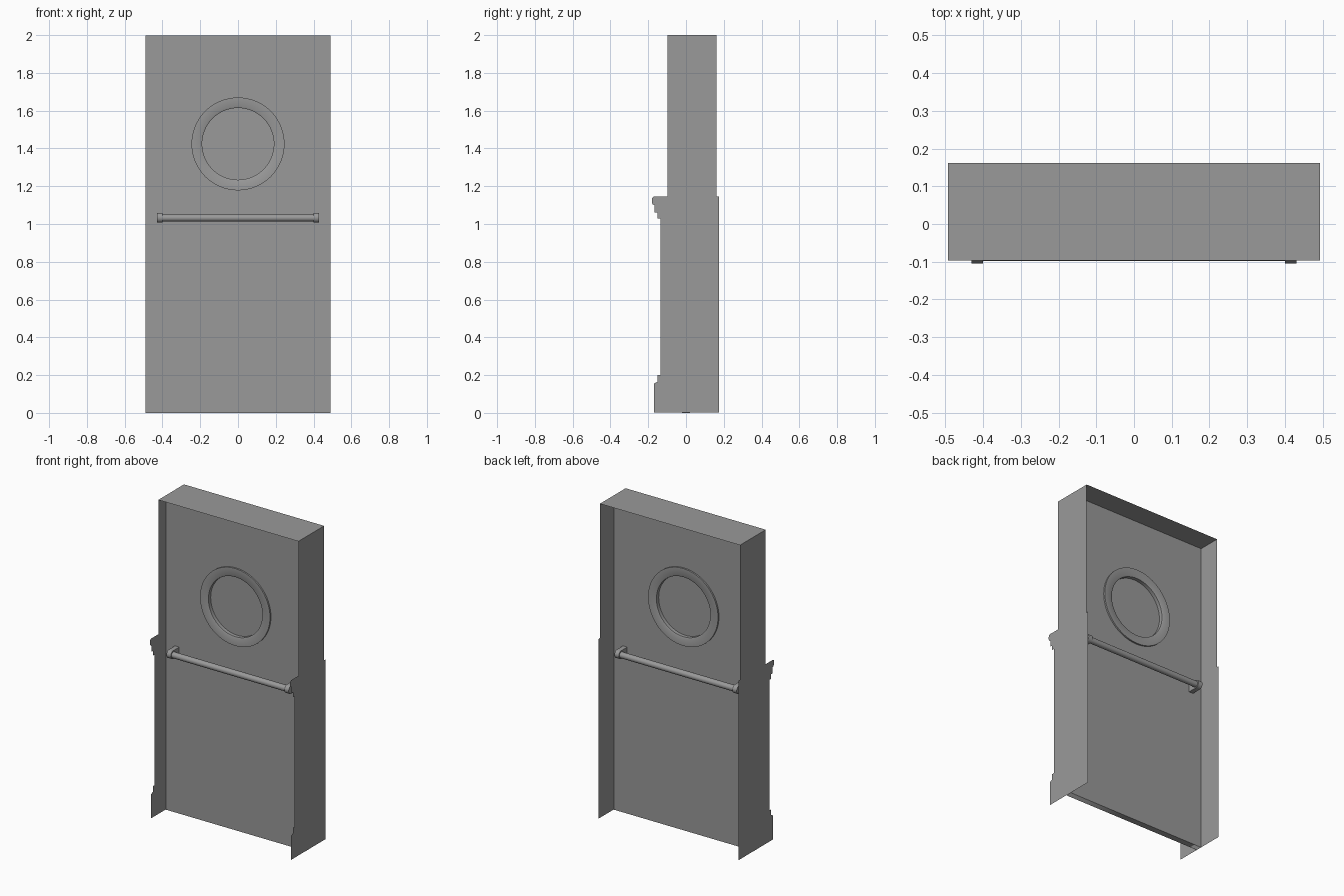
import bpy, bmesh
from math import pi, sin, cos
from mathutils import Matrix

cube = bpy.data.objects.get("Cube")
if cube:
    bpy.data.objects.remove(cube, do_unlink=True)

grey = bpy.data.materials.new("plain grey")
grey.use_nodes = True
colour = (0.32, 0.32, 0.32, 1)
grey.diffuse_color = colour
grey.node_tree.nodes["Principled BSDF"].inputs["Base Color"].default_value = colour

HALF_W, DOOR_Y, WINDOW_Z, BAR_Z, BAR_Y = 0.493, 0.02, 1.424, 1.033, 0.079


def finish(name, bm, smooth=False):
    mesh = bpy.data.meshes.new(name)
    bm.to_mesh(mesh)
    bm.free()
    mesh.materials.append(grey)
    ob = bpy.data.objects.new(name, mesh)
    bpy.context.collection.objects.link(ob)
    if smooth:
        bpy.ops.object.select_all(action="DESELECT")
        ob.select_set(True)
        bpy.context.view_layer.objects.active = ob
        bpy.ops.object.shade_smooth_by_angle(angle=0.6)
    return ob


def circle(radius, n=64):
    return [(radius * cos(2 * pi * i / n), radius * sin(2 * pi * i / n)) for i in range(n)]


# Door leaf: rectangle with a round opening, extruded
curve = bpy.data.curves.new("door_leaf", "CURVE")
curve.dimensions, curve.fill_mode, curve.extrude = "2D", "BOTH", DOOR_Y
w = HALF_W - 0.002
rectangle = [(-w, 0), (w, 0), (w, 1.998), (-w, 1.998)]
opening = [(x, z + WINDOW_Z) for x, z in circle(0.196)]
for points in (rectangle, opening):
    spline = curve.splines.new("POLY")
    spline.points.add(len(points) - 1)
    for p, (x, z) in zip(spline.points, points):
        p.co = (x, z, 0, 1)
    spline.use_cyclic_u = True
curve.materials.append(grey)
door = bpy.data.objects.new("door_leaf", curve)
door.rotation_euler.x = pi / 2
bpy.context.collection.objects.link(door)
bpy.ops.object.select_all(action="DESELECT")
door.select_set(True)
bpy.context.view_layer.objects.active = door
bpy.ops.object.convert(target="MESH")

# Thin reveal sheets with dado and skirting moulding silhouettes
profile = [(-0.17, 0.002), (0.175, 0.002), (0.175, 1.145), (0.161, 1.145), (0.161, 2),
           (-0.097, 2), (-0.097, 1.145), (-0.17, 1.145), (-0.178, 1.14), (-0.181, 1.13),
           (-0.181, 1.115), (-0.177, 1.105), (-0.166, 1.098), (-0.166, 1.06),
           (-0.15, 1.06), (-0.15, 1.03), (-0.135, 1.03), (-0.135, 0.2),
           (-0.15, 0.2), (-0.15, 0.165), (-0.17, 0.155)]
for name, side in (("left_reveal", 1), ("right_reveal", -1)):
    bm = bmesh.new()
    bm.faces.new([bm.verts.new((side * HALF_W, y, z)) for y, z in profile[::side]])
    finish(name, bm)

# Top sheet
bm = bmesh.new()
bm.faces.new([bm.verts.new(p) for p in ((-HALF_W, -0.097, 2), (HALF_W, -0.097, 2),
                                       (HALF_W, 0.161, 2), (-HALF_W, 0.161, 2))])
finish("top_reveal", bm)

# Round window: turned ring through the door, and pane
ring = [(0.246, -0.02), (0.246, -0.03), (0.198, -0.03), (0.19, -0.026),
        (0.19, 0.026), (0.198, 0.03), (0.246, 0.03), (0.246, 0.02)]
bm = bmesh.new()
rows = [[bm.verts.new((x, y, z + WINDOW_Z)) for x, z in circle(r)] for r, y in ring]
for a, b in zip(rows, rows[1:]):
    for i in range(len(a)):
        j = (i + 1) % len(a)
        bm.faces.new((a[i], a[j], b[j], b[i]))
bmesh.ops.recalc_face_normals(bm, faces=bm.faces)
# The outer rim must face away from the window centre
rim = next(f for f in bm.faces if f.verts[0] in rows[0] and f.verts[2] in rows[1])
if rim.normal.x * rim.calc_center_median().x < 0:
    bmesh.ops.reverse_faces(bm, faces=bm.faces)
finish("window_ring", bm, smooth=True)

bm = bmesh.new()
bmesh.ops.create_cone(bm, cap_ends=True, segments=64, radius1=0.191, radius2=0.191, depth=0.006,
                      matrix=Matrix.Translation((0, 0, WINDOW_Z)) @ Matrix.Rotation(pi / 2, 4, "X"))
finish("window_pane", bm)

# Push bars and round-nosed brackets on both faces
for face, s in (("front", -1), ("back", 1)):
    bm = bmesh.new()
    bmesh.ops.create_cone(bm, cap_ends=True, segments=24, radius1=0.019, radius2=0.019, depth=0.82,
                          matrix=Matrix.Translation((0, s * BAR_Y, BAR_Z - 0.001))
                          @ Matrix.Rotation(pi / 2, 4, "Y"))
    finish(face + "_push_bar", bm, smooth=True)
    for side, x in (("left", 0.4), ("right", -0.43)):
        nose = [(BAR_Y + 0.026 * sin(pi * i / 12), BAR_Z + 0.026 * cos(pi * i / 12))
                for i in range(13)]
        outline = [(DOOR_Y, BAR_Z + 0.026)] + nose + [(DOOR_Y, BAR_Z - 0.026)]
        bm = bmesh.new()
        base = bm.faces.new([bm.verts.new((x, s * y, z)) for y, z in outline])
        solid = bmesh.ops.extrude_face_region(bm, geom=[base], use_keep_orig=True)
        moved = [v for v in solid["geom"] if isinstance(v, bmesh.types.BMVert)]
        bmesh.ops.translate(bm, vec=(0.03, 0, 0), verts=moved)
        bmesh.ops.recalc_face_normals(bm, faces=bm.faces)
        finish(f"{face}_{side}_bracket", bm, smooth=True)
